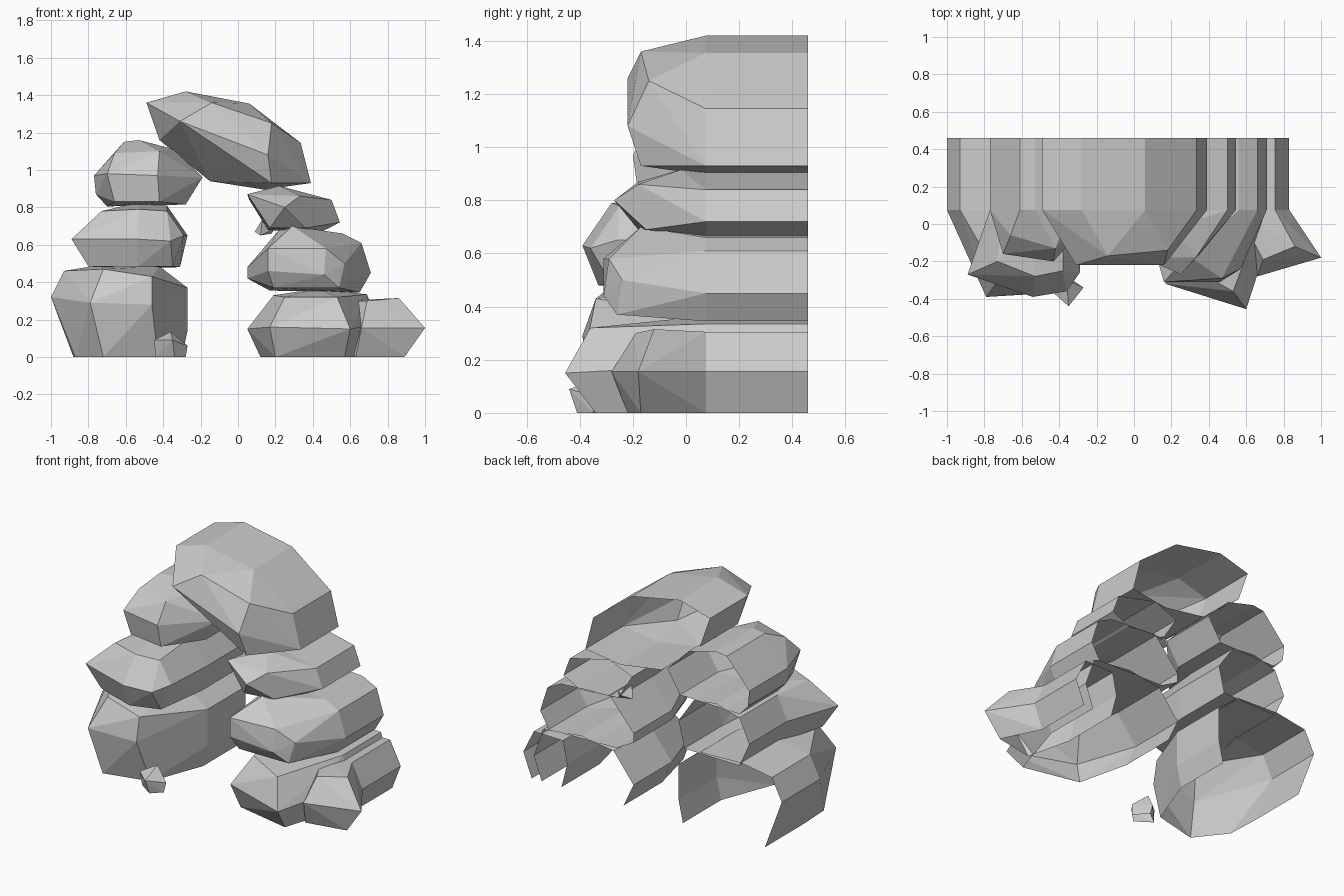
import bpy, bmesh

BACK, BEND = 0.46, 0.075


def rock(name, ring, front):
    """Faceted boulder: front points (x, y, z) hulled to an outline (x, z), which runs straight back."""
    bm = bmesh.new()
    for x, z in ring:
        bm.verts.new((x, BEND, z))
    for p in front:
        bm.verts.new(p)
    bmesh.ops.convex_hull(bm, input=bm.verts[:])
    loose = [v for v in bm.verts if not v.link_faces]
    bmesh.ops.delete(bm, geom=loose, context='VERTS')
    bmesh.ops.recalc_face_normals(bm, faces=bm.faces[:])
    # the shell is open on the ground and at the back
    cut = [f for f in bm.faces
           if (ring and all(v.co.y > BEND - 0.001 for v in f.verts))
           or all(v.co.z < 0.001 for v in f.verts)]
    bmesh.ops.delete(bm, geom=cut, context='FACES')
    rim = [e for e in bm.edges if ring and e.is_boundary
           and all(v.co.y > BEND - 0.001 for v in e.verts)
           and any(v.co.z > 0.001 for v in e.verts)]
    if rim:
        ext = bmesh.ops.extrude_edge_only(bm, edges=rim)
        for v in ext["geom"]:
            if isinstance(v, bmesh.types.BMVert):
                v.co.y = BACK
    bmesh.ops.dissolve_limit(bm, angle_limit=0.06, verts=bm.verts[:], edges=bm.edges[:])
    bmesh.ops.recalc_face_normals(bm, faces=bm.faces[:])
    me = bpy.data.meshes.new(name)
    bm.to_mesh(me)
    bm.free()
    ob = bpy.data.objects.new(name, me)
    bpy.context.collection.objects.link(ob)
    return ob


# left stack
rock("left_base_rock",
     [(-0.88, 0), (-1.0, 0.32), (-0.93, 0.46), (-0.72, 0.495), (-0.42, 0.485),
      (-0.27, 0.37), (-0.27, 0.14), (-0.3, 0)],
     [(-0.79, -0.39, 0.29), (-0.72, -0.34, 0), (-0.46, -0.37, 0.28), (-0.43, -0.27, 0),
      (-0.72, -0.29, 0.47), (-0.46, -0.34, 0.43), (-0.87, -0.15, 0)])
rock("left_middle_rock",
     [(-0.77, 0.63), (-0.7, 0.78), (-0.54, 0.825), (-0.38, 0.81), (-0.27, 0.65),
      (-0.31, 0.48), (-0.7, 0.475)],
     [(-0.89, -0.27, 0.63), (-0.73, -0.2, 0.78), (-0.53, -0.28, 0.79), (-0.38, -0.25, 0.78),
      (-0.54, -0.39, 0.63), (-0.29, -0.26, 0.65), (-0.36, -0.36, 0.62),
      (-0.8, -0.24, 0.485), (-0.54, -0.33, 0.48), (-0.35, -0.28, 0.485)])
rock("left_top_rock",
     [(-0.77, 0.97), (-0.76, 0.87), (-0.70, 0.805), (-0.61, 1.15), (-0.53, 1.16),
      (-0.34, 1.11), (-0.19, 0.96), (-0.28, 0.815)],
     [(-0.66, -0.06, 1.09), (-0.42, -0.13, 1.10), (-0.70, -0.16, 0.98), (-0.43, -0.2, 0.97),
      (-0.66, -0.14, 0.83), (-0.42, -0.18, 0.83), (-0.34, -0.1, 0.97)])

# slab bridging the two stacks
rock("cap_rock",
     [(-0.49, 1.36), (-0.28, 1.42), (0.06, 1.355), (0.335, 1.145), (0.39, 0.93),
      (0.14, 0.895), (-0.15, 0.94), (-0.42, 1.16)],
     [(-0.31, -0.22, 1.26), (-0.14, -0.17, 1.36), (0.18, -0.14, 1.25), (0.16, -0.22, 1.08),
      (0.18, -0.17, 0.93)])

# right stack
rock("right_top_rock",
     [(0.06, 0.84), (0.22, 0.905), (0.50, 0.84), (0.545, 0.72), (0.43, 0.66), (0.16, 0.68)],
     [(0.05, -0.18, 0.87), (0.22, -0.02, 0.915), (0.33, -0.18, 0.86), (0.25, -0.27, 0.80),
      (0.17, -0.18, 0.69), (0.36, -0.15, 0.69)])
rock("right_middle_rock",
     [(0.05, 0.48), (0.05, 0.42), (0.22, 0.68), (0.56, 0.66), (0.66, 0.61),
      (0.71, 0.45), (0.65, 0.345), (0.17, 0.355)],
     [(0.16, -0.31, 0.58), (0.29, -0.17, 0.70), (0.47, -0.29, 0.58), (0.46, -0.31, 0.44),
      (0.16, -0.31, 0.46), (0.19, -0.26, 0.37), (0.54, -0.26, 0.37), (0.57, -0.24, 0.50)])
rock("right_base_rock",
     [(0.12, 0), (0.05, 0.15), (0.19, 0.33), (0.42, 0.365), (0.69, 0.335),
      (0.755, 0.15), (0.70, 0)],
     [(0.6, -0.455, 0.15), (0.17, -0.32, 0.16), (0.57, -0.34, 0), (0.2, -0.26, 0),
      (0.25, -0.2, 0.32), (0.53, -0.36, 0.32), (0.66, -0.27, 0.16)])
rock("right_side_rock",
     [(0.56, 0), (0.52, 0.155), (0.55, 0.3), (0.755, 0.305), (0.83, 0.155), (0.77, 0)],
     [(1.0, -0.18, 0.155), (0.86, -0.12, 0.315), (0.89, -0.17, 0),
      (0.66, -0.28, 0.155), (0.63, -0.22, 0), (0.69, -0.19, 0.3)])

# loose pebbles
rock("ground_pebble", [],
     [(-0.45, -0.35, 0.09), (-0.44, -0.34, 0), (-0.36, -0.30, 0.135), (-0.27, -0.34, 0.06),
      (-0.28, -0.35, 0), (-0.35, -0.44, 0.09), (-0.34, -0.41, 0), (-0.37, -0.27, 0.06),
      (-0.36, -0.28, 0)])
rock("wedged_pebble", [],
     [(0.09, 0.41, 0.67), (0.13, 0.36, 0.735), (0.20, 0.40, 0.69), (0.14, 0.46, 0.70),
      (0.12, 0.37, 0.65), (0.18, 0.42, 0.66)])
